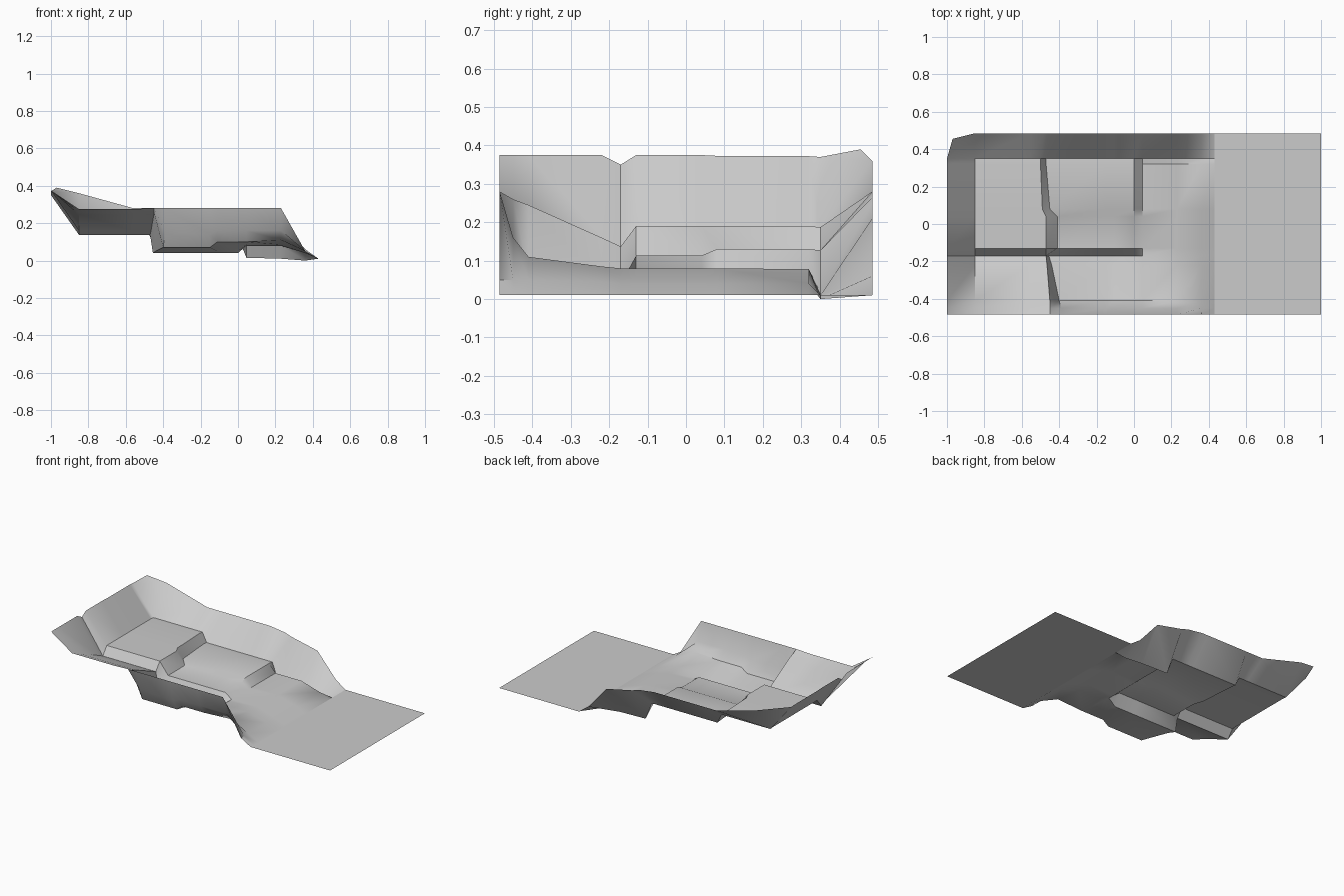
import bpy, bmesh, math

if "Cube" in bpy.data.objects:
    bpy.data.objects.remove(bpy.data.objects["Cube"])

# Shared y stations across the terrain sheet (front to back)
YS = [-.485, -.45, -.41, -.22, -.17, -.13, .04, .08, .32, .35, .485]

# Cross-section heights for each distinct zone
rim     = [.375, .375, .375, .375, .35, .375, .375, .373, .372, .37, .39]
upper   = [.275, .26, .245, .16, .137, .19, .19, .19, .19, .187, .36]
middle  = [.28, .07, .07, .05, .04, .113, .113, .13, .13, .127, .28]
lower   = [.28, .16, .10, .085, .08, .08, .08, .08, .078, .015, .25]
ramp    = [.05, .05, .05, .045, .04, .04, .04, .04, .04, .0, .06]
ground  = [.01] * len(YS)


def edit(profile, **changes):
    """Copy a cross-section with some columns (c0, c1, ...) replaced."""
    p = list(profile)
    for key, z in changes.items():
        p[int(key[1:])] = z
    return p


# Wavy lines of the first terrace edge and its foot
brink = [-.45, -.45, -.45, -.465, -.47, -.47, -.47, -.49, -.50, -.50, -.48]
foot = [-.39, -.39, -.40, -.44, -.455, -.41, -.41, -.45, -.47, -.47, -.44]

SECTIONS = [
    (-1.0, rim),
    (-.85, upper),
    (-.56, edit(upper, c10=.28)),
    (brink, edit(upper, c0=.28, c10=.28)),
    (foot, edit(middle, c1=.15)),
    (-.15, edit(middle, c1=.14)),
    (-.11, edit(middle, c1=.16, c2=.10)),
    (0.0, edit(middle, c1=.16, c2=.10, c10=.265)),
    (.045, lower),
    (.23, edit(lower, c2=.11, c9=.01, c10=.21)),
    (.36, ramp),
    (.43, ground),
]


def sheet(name, sections):
    bm = bmesh.new()
    rows = []
    for x, zs in sections:
        xs = x if isinstance(x, list) else [x] * len(YS)
        rows.append([bm.verts.new(co) for co in zip(xs, YS, zs)])
    for a, b in zip(rows, rows[1:]):
        for j in range(len(YS) - 1):
            bm.faces.new((a[j], b[j], b[j + 1], a[j + 1]))
    # Trim the far left corner of the rim
    if sections[0][1] is rim:
        rows[0][-1].co.xy = (-.97, .455)
    bm.normal_update()
    me = bpy.data.meshes.new(name)
    bm.to_mesh(me)
    bm.free()
    ob = bpy.data.objects.new(name, me)
    bpy.context.collection.objects.link(ob)
    bpy.context.view_layer.objects.active = ob
    ob.select_set(True)
    bpy.ops.object.shade_smooth_by_angle(angle=math.radians(40))
    ob.select_set(False)
    return ob


# Stepped valley and the flat apron at its mouth
sheet("terraced_valley", SECTIONS)
sheet("flat_apron", [(.43, ground), (1.0, ground)])
